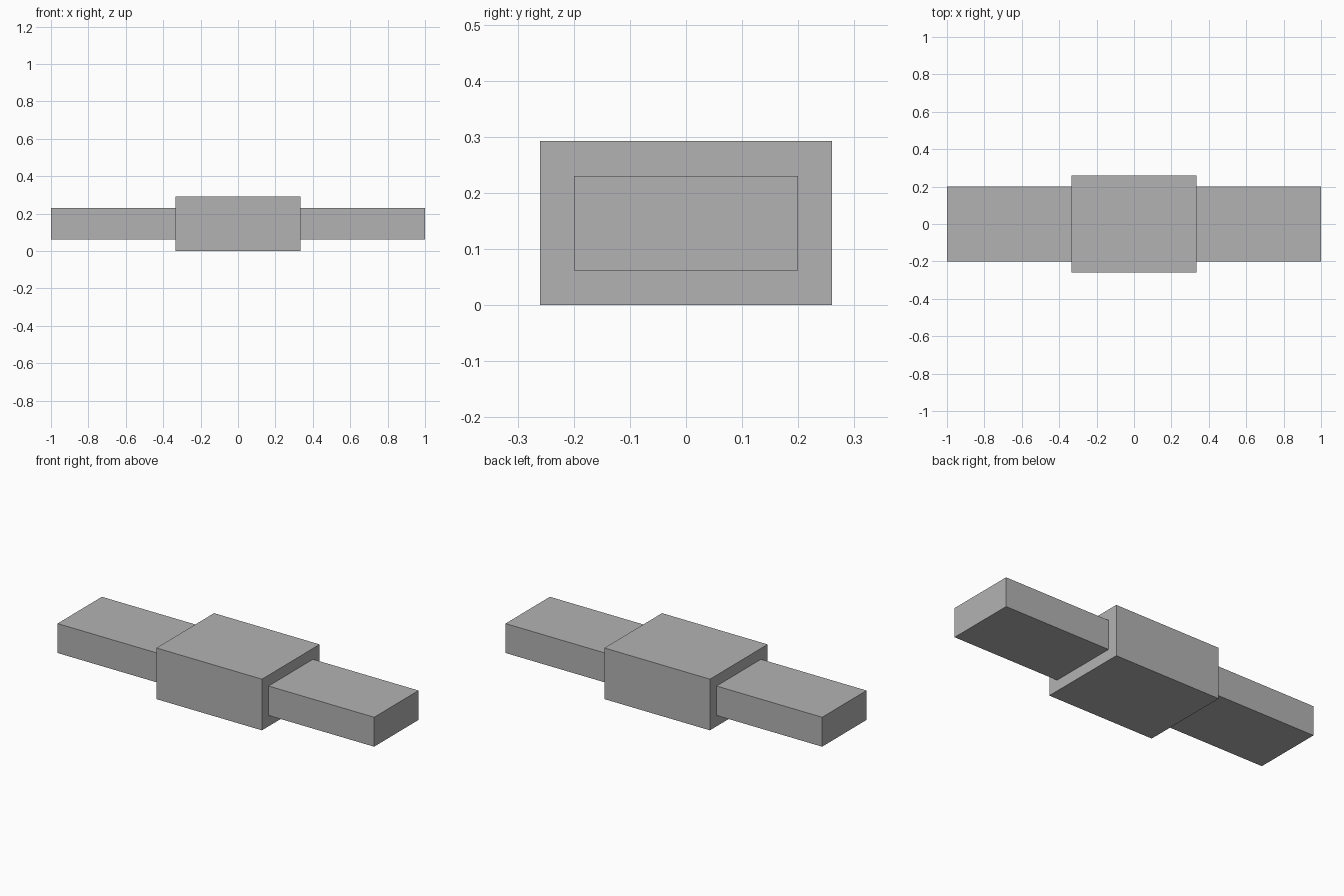
import bpy

cube = bpy.data.objects.get("Cube")
if cube:
    bpy.data.objects.remove(cube, do_unlink=True)

# Single grey finish
GREY = (0.45, 0.45, 0.45, 1.0)
grey = bpy.data.materials.new("plain_grey")
grey.use_nodes = True
grey.diffuse_color = GREY
grey.node_tree.nodes["Principled BSDF"].inputs["Base Color"].default_value = GREY


def box(name, centre, size):
    bpy.ops.mesh.primitive_cube_add(size=1, location=centre)
    ob = bpy.context.object
    ob.name = name
    ob.scale = size
    bpy.ops.object.transform_apply(location=False, rotation=False, scale=True)
    ob.data.materials.append(grey)
    return ob


THIRD = 2 / 3      # every part spans a third of the length
HEIGHT = 0.292

# Thick middle block
box("centre_block", (0, 0, HEIGHT / 2), (THIRD, 0.52, HEIGHT))

# Slimmer arm on each side, butted against the block
for side, sign in (("left", 1), ("right", -1)):
    box(f"{side}_arm", (sign * THIRD, 0, HEIGHT / 2), (THIRD, 0.40, 0.168))
